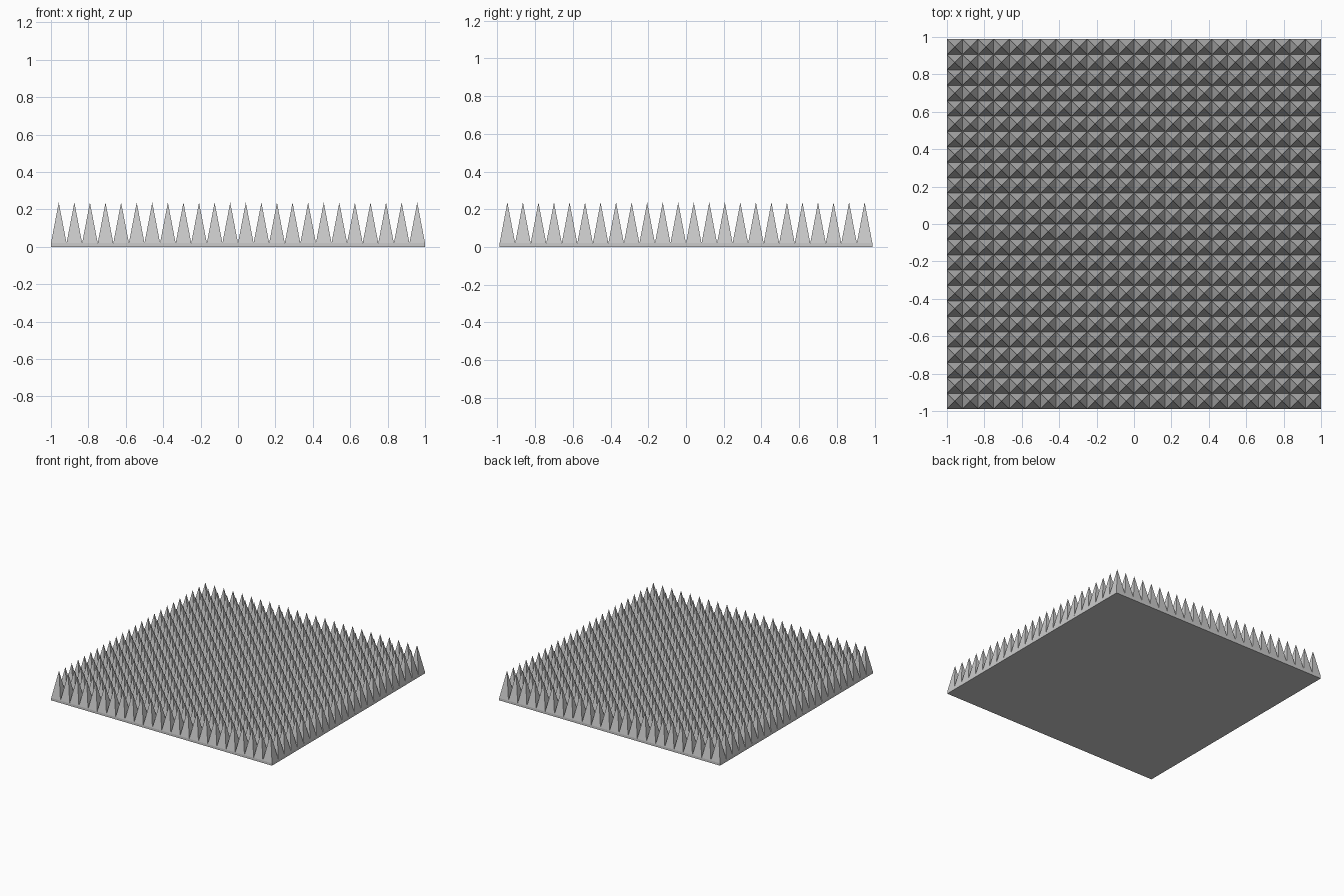
import bpy, bmesh

if "Cube" in bpy.data.objects:
    bpy.data.objects.remove(bpy.data.objects["Cube"])

N = 24
W, D = 2.0, 1.976
BASE, TOP = 0.02, 0.237
dx, dy = W / N, D / N


def add_object(name, bm):
    mesh = bpy.data.meshes.new(name)
    bm.to_mesh(mesh)
    bm.free()
    obj = bpy.data.objects.new(name, mesh)
    bpy.context.collection.objects.link(obj)
    return obj


# Thin backing sheet
bm = bmesh.new()
bmesh.ops.create_cube(bm, size=1)
for v in bm.verts:
    v.co = (v.co.x * W, v.co.y * D, (v.co.z + 0.5) * BASE)
add_object("backing_sheet", bm)

# Grid of four-sided spikes
bm = bmesh.new()
for i in range(N):
    for j in range(N):
        cx, cy = (i + 0.5) * dx - W / 2, (j + 0.5) * dy - D / 2
        ring = [bm.verts.new((cx + sx * dx / 2, cy + sy * dy / 2, BASE))
                for sx, sy in ((-1, -1), (1, -1), (1, 1), (-1, 1))]
        tip = bm.verts.new((cx, cy, TOP))
        for k in range(4):
            bm.faces.new((ring[k], ring[(k + 1) % 4], tip))
bmesh.ops.remove_doubles(bm, verts=bm.verts, dist=0.0005)
add_object("foam_spikes", bm)
